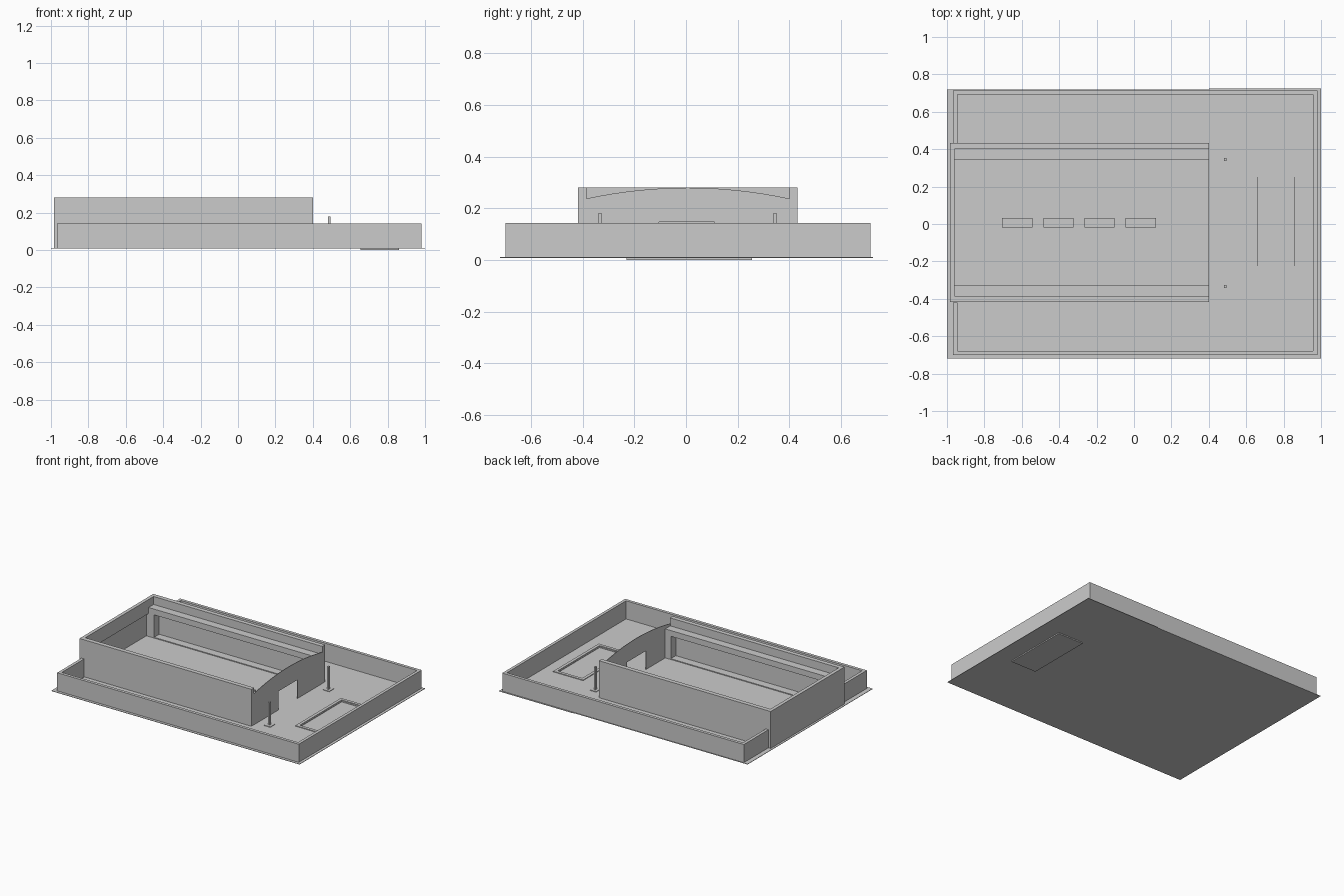
import bpy, bmesh, math

if "Cube" in bpy.data.objects:
    bpy.data.objects.remove(bpy.data.objects["Cube"])

G = 0.011  # ground level


def box(name, x0, x1, y0, y1, z0, z1):
    bm = bmesh.new()
    bmesh.ops.create_cube(bm, size=1)
    for v in bm.verts:
        v.co = ((x0 + x1) / 2 + v.co.x * (x1 - x0),
                (y0 + y1) / 2 + v.co.y * (y1 - y0),
                (z0 + z1) / 2 + v.co.z * (z1 - z0))
    return finish(name, bm)


def finish(name, bm):
    bmesh.ops.recalc_face_normals(bm, faces=bm.faces)
    me = bpy.data.meshes.new(name)
    bm.to_mesh(me)
    bm.free()
    ob = bpy.data.objects.new(name, me)
    bpy.context.collection.objects.link(ob)
    return ob


def extrude_profile(name, pts, direction):
    bm = bmesh.new()
    face = bm.faces.new([bm.verts.new(p) for p in pts])
    ret = bmesh.ops.extrude_face_region(bm, geom=[face])
    bmesh.ops.translate(bm, vec=direction,
                        verts=[g for g in ret["geom"] if isinstance(g, bmesh.types.BMVert)])
    return finish(name, bm)


def ring(name, x0, x1, y0, y1, t, z0, z1):
    # rectangular frame made as one piece
    bm = bmesh.new()
    outer = [(x0, y0), (x1, y0), (x1, y1), (x0, y1)]
    inner = [(x0 + t, y0 + t), (x1 - t, y0 + t), (x1 - t, y1 - t), (x0 + t, y1 - t)]
    loops = [[bm.verts.new((x, y, z)) for x, y in ps]
             for ps, z in ((outer, z0), (outer, z1), (inner, z1), (inner, z0))]
    for a in range(4):
        p, q = loops[a], loops[(a + 1) % 4]
        for i in range(4):
            j = (i + 1) % 4
            bm.faces.new((p[i], p[j], q[j], q[i]))
    return finish(name, bm)


# ground plates, leaving an opening for the pool
box("ground_main", -1, 0.40, -0.72, 0.72, 0.008, G)
box("ground_court_left", 0.40, 0.66, -0.72, 0.725, 0.008, G)
box("ground_court_right", 0.855, 1.0, -0.72, 0.725, 0.008, G)
box("ground_court_front", 0.66, 0.855, -0.72, -0.225, 0.008, G)
box("ground_court_back", 0.66, 0.855, 0.25, 0.725, 0.008, G)

# sunken pool with its rim
box("pool_floor", 0.66, 0.855, -0.225, 0.25, 0, 0.003)
ring("pool_wall", 0.655, 0.86, -0.23, 0.255, 0.005, 0, G)
ring("pool_rim", 0.637, 0.878, -0.25, 0.275, 0.022, G - 0.001, 0.016)

# perimeter wall, one U-shaped outline that stops at the hall on the left
t = 0.022
wall = [(-0.967, -0.42), (-0.967, -0.70), (0.98, -0.70), (0.98, 0.715), (-0.967, 0.715),
        (-0.967, 0.43), (-0.967 + t, 0.43), (-0.967 + t, 0.715 - t), (0.98 - t, 0.715 - t),
        (0.98 - t, -0.70 + t), (-0.967 + t, -0.70 + t), (-0.967 + t, -0.42)]
extrude_profile("perimeter_wall", [(x, y, G) for x, y in wall], (0, 0, 0.143 - G))

# hall: long walls with inner beam, sill and end columns
for tag, s in (("front", -1), ("back", 1)):
    def strip(name, x0, x1, a, b, z0, z1):
        ys = sorted((0.007 + s * a, 0.007 + s * b))
        box(tag + name, x0, x1, ys[0], ys[1], z0, z1)
    strip("_hall_wall", -0.985, 0.40, 0.393, 0.425, G, 0.28)
    strip("_hall_beam", -0.96, 0.397, 0.335, 0.393, 0.18, 0.222)
    strip("_hall_sill", -0.96, 0.397, 0.335, 0.393, G, 0.017)
    strip("_column_left", -0.96, -0.915, 0.335, 0.393, G, 0.18)
    strip("_column_right", 0.352, 0.397, 0.335, 0.393, G, 0.18)

# hall end wall with a shallow niche on the inside
box("end_wall", -0.985, -0.978, -0.386, 0.40, G, 0.28)
niche = [(-0.386, G), (-0.386, 0.28), (0.40, 0.28), (0.40, G),
         (0.342, G), (0.342, 0.178), (-0.328, 0.178), (-0.328, G)]
extrude_profile("end_wall_frame", [(-0.978, y, z) for y, z in niche], (0.018, 0, 0))

# hall entrance wall: shallow arched top and a doorway
n = 16
arch = []
for i in range(n + 1):
    u = -1 + 2 * i / n
    arch.append((0.007 + 0.393 * u, 0.28 - 0.042 * u * u))
door = [(0.40, G), (0.11, G), (0.11, 0.147), (-0.105, 0.147), (-0.105, G), (-0.386, G)]
extrude_profile("entrance_wall", [(0.397, y, z) for y, z in arch + door], (0.004, 0, 0))

# low platforms along the hall axis
for i in range(4):
    x = -0.705 + 0.22 * i
    box(f"hall_platform_{i + 1}", x, x + 0.162, -0.02, 0.033, G, 0.03)

# two posts on foot plates in the court
for tag, y in (("front", -0.333), ("back", 0.345)):
    box(tag + "_post", 0.482, 0.494, y - 0.008, y + 0.008, G, 0.18)
    box(tag + "_post_foot", 0.463, 0.513, y - 0.028, y + 0.028, G, 0.015)
